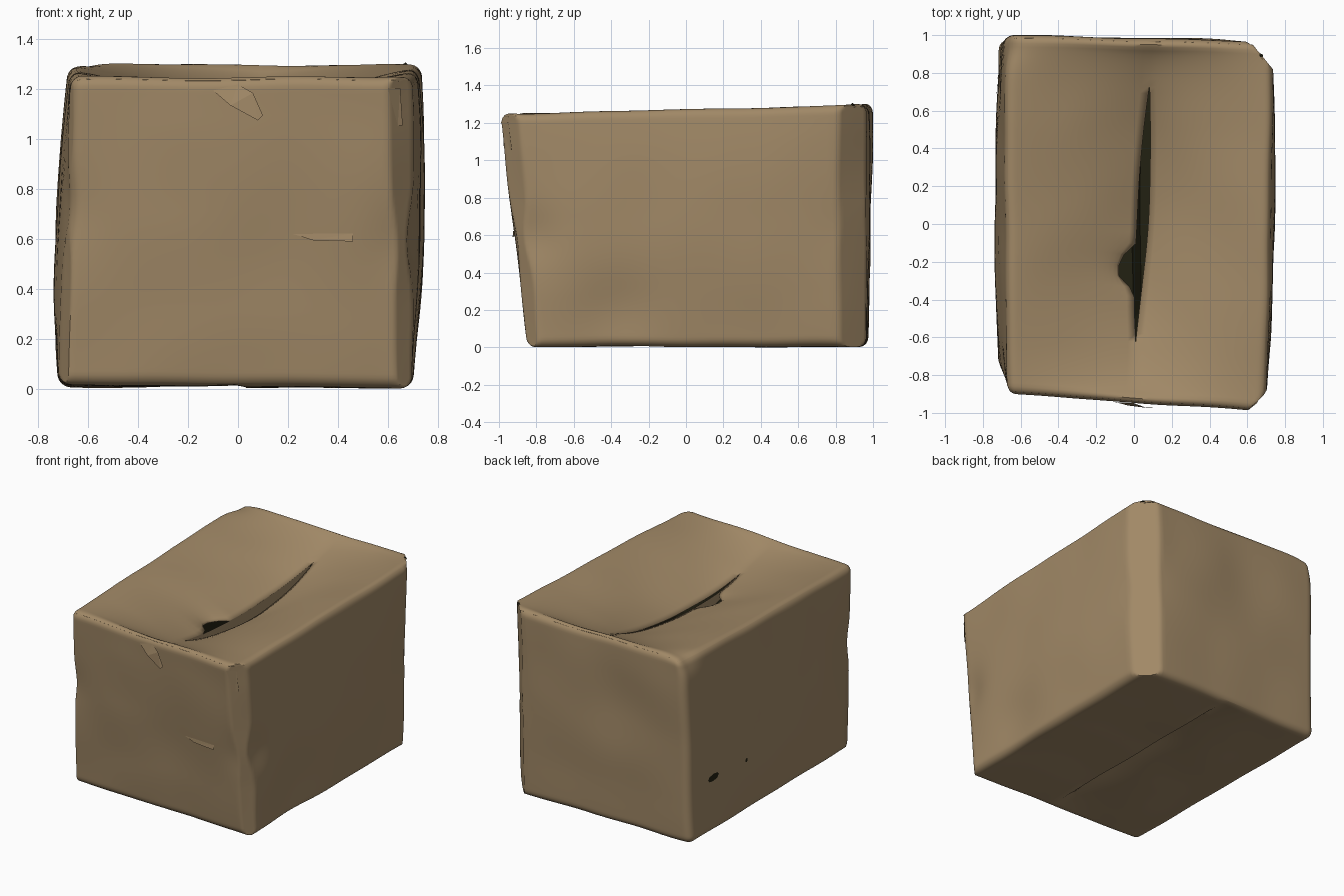
import bpy, bmesh, math
from mathutils import Vector, noise
from mathutils.bvhtree import BVHTree

cube = bpy.data.objects.get("Cube")
if cube:
    bpy.data.objects.remove(cube, do_unlink=True)


def material(name, rgb):
    m = bpy.data.materials.new(name)
    m.use_nodes = True
    m.diffuse_color = (*rgb, 1)
    m.node_tree.nodes["Principled BSDF"].inputs["Base Color"].default_value = (*rgb, 1)
    return m


CARD = material("cardboard", (0.355, 0.248, 0.134))
DARK = material("dark_inside", (0.016, 0.015, 0.006))
parts = []


def make_object(name, bm, mats):
    mesh = bpy.data.meshes.new(name)
    bm.to_mesh(mesh)
    obj = bpy.data.objects.new(name, mesh)
    bpy.context.collection.objects.link(obj)
    for m in mats:
        mesh.materials.append(m)
    parts.append(obj)
    return obj


def smooth(obj, angle):
    bpy.ops.object.select_all(action="DESELECT")
    obj.select_set(True)
    bpy.context.view_layer.objects.active = obj
    bpy.ops.object.shade_smooth_by_angle(angle=math.radians(angle))


# Eight leaning corners of the box, keyed by side signs
CORNERS = {
    (-1, -1, -1): (-0.72, -0.82, 0.03), (1, -1, -1): (0.70, -0.85, 0.02),
    (-1, 1, -1): (-0.72, 0.97, 0.02), (1, 1, -1): (0.70, 0.96, 0.02),
    (-1, -1, 1): (-0.67, -0.90, 1.265), (1, -1, 1): (0.70, -1.0, 1.27),
    (-1, 1, 1): (-0.68, 1.0, 1.32), (1, 1, 1): (0.745, 0.96, 1.315),
}
HALF = Vector((0.71, 0.95, 0.64))
RADIUS = 0.05

# Local dents: centre, reach, push
DENTS = [
    ((0.70, -0.85, 0.60), 0.16, (-0.03, 0.02, 0)),
    ((-0.70, -0.85, 0.75), 0.15, (0.02, 0.01, 0)),
    ((0.74, 0.95, 0.70), 0.20, (-0.02, -0.01, 0)),
    ((0.72, -0.35, 0.20), 0.22, (-0.025, 0, 0)),
    ((-0.10, 0.97, 0.80), 0.25, (0, -0.02, 0)),
    ((0.10, -0.90, 0.55), 0.25, (0, 0.015, 0)),
    ((-0.68, 0.95, 1.32), 0.10, (0.03, 0, -0.02)),
]

# Flattened upright edges: outward direction, limit at the floor, growth with height
CHAMFERS = [((0.73, 0.68, 0), 1.07, 0.02), ((0.707, -0.707, 0), 1.05, 0.062),
            ((-0.93, -0.36, 0), 0.931, 0.0)]


def shape(u, v, w):
    """Rounded unit cube point bent into the leaning box."""
    q = Vector(a * h for a, h in zip((u, v, w), HALF))
    core = Vector(max(-h + RADIUS, min(h - RADIUS, a)) for a, h in zip(q, HALF))
    off = q - core
    if off.length > 0:
        q = core + off.normalized() * max(abs(c) for c in off)
    a, b, c = (x / h for x, h in zip(q, HALF))
    p = Vector((0, 0, 0))
    for s, co in CORNERS.items():
        p += Vector(co) * ((1 + s[0] * a) * (1 + s[1] * b) * (1 + s[2] * c) / 8)
    # Bulging walls
    bell = lambda s, t: max(0, 1 - s * s) * max(0, 1 - t * t)
    p.x += 0.035 * a ** 3 * bell(b, c)
    p.y += 0.015 * b ** 3 * bell(a, c)
    for co, reach, push in DENTS:
        p += Vector(push) * math.exp(-((p - Vector(co)).length / reach) ** 2)
    for n, base, grow in CHAMFERS:
        n = Vector(n)
        p -= n * max(0, p.dot(n) - base - grow * p.z)
    return p + noise.noise_vector(p * 2.6) * 0.009


def opening(v):
    return max(0, 1 - ((v - 0.05) / 0.7) ** 2)


def top_point(u, v, side, bite=0.085):
    """Two sagging flaps that part along a slit."""
    p = shape(u, v, 1)
    k = 1 - abs(u)
    p.z -= 0.225 * max(0, 1 - (v / 0.96) ** 2) ** 0.7 * k ** 1.3
    p.x += (0.02 + 0.045 * v) * k
    gap = opening(v) * k ** 4
    p.x += side * 0.03 * gap
    p.z -= side * 0.012 * gap
    if side < 0:  # torn bite beside the slit
        p.x -= bite * min(1, 1.5 * max(0, 1 - abs(v + 0.25) / 0.13)) * k ** 6
    return p


def bottom_point(u, v):
    """Left flap lies flat, the other rises behind it at the seam."""
    p = shape(u, v, -1)
    if u <= 0:
        p.z += 0.05 * max(0, 1 + u / 0.6) ** 2 * (1 - v ** 4)
    return p


# Box shell from graded grids
N = 52
STEPS = [math.sin((i / N - 0.5) * math.pi) for i in range(N + 1)]
STEPS[N // 2] = 0.0
bm = bmesh.new()


def add_grid(b, func, us, vs):
    rows = [[b.verts.new(func(u, v)) for v in vs] for u in us]
    for r, s in zip(rows, rows[1:]):
        for i in range(len(vs) - 1):
            b.faces.new((r[i], s[i], s[i + 1], r[i + 1]))


for s in (-1, 1):
    add_grid(bm, lambda u, v: shape(s, u, v), STEPS, STEPS)
    add_grid(bm, lambda u, v: shape(u, s, v), STEPS, STEPS)
    flap = STEPS[:N // 2 + 1] if s < 0 else STEPS[N // 2:]
    add_grid(bm, lambda u, v: top_point(u, v, s), flap, STEPS)
add_grid(bm, bottom_point, STEPS, STEPS)
bmesh.ops.remove_doubles(bm, verts=bm.verts, dist=0.0003)
bmesh.ops.recalc_face_normals(bm, faces=bm.faces)
bm.normal_update()
if min(bm.faces, key=lambda f: f.calc_center_median().z).normal.z > 0:
    bmesh.ops.reverse_faces(bm, faces=bm.faces)
floor = min(v.co.z for v in bm.verts)
tree = BVHTree.FromBMesh(bm)
box = make_object("box_shell", bm, [CARD, DARK])
bm.free()
wall = box.modifiers.new("wall", "SOLIDIFY")
wall.thickness = 0.008
wall.offset = -1
wall.material_offset = 1
smooth(box, 45)

# Lip folded down from the edge of the right flap
bm = bmesh.new()
add_grid(bm, lambda d, v: top_point(0, v, -1, 0) + Vector((0.003, 0, -0.1 * d * opening(v))),
         [0, 0.5, 1], [-0.62 + i * 0.055 for i in range(25)])
bmesh.ops.recalc_face_normals(bm, faces=bm.faces)
bm.normal_update()
if sum(f.normal.x for f in bm.faces) < 0:
    bmesh.ops.reverse_faces(bm, faces=bm.faces)
lip = make_object("flap_lip", bm, [CARD])
bm.free()
smooth(lip, 45)


def patch(name, axis, points, mat):
    """Thin piece laid on a wall; points are (across, height, lift)."""
    b = bmesh.new()
    ray = Vector((0, 1, 0)) if axis == "front" else Vector((1, 0, 0))
    verts = []
    for a, z, lift in points:
        start = Vector((a, -3, z)) if axis == "front" else Vector((-3, a, z))
        hit = tree.ray_cast(start, ray, 2.5)[0]
        if hit:
            verts.append(b.verts.new(hit - ray * lift))
    face = b.faces.new(verts)
    bmesh.ops.triangulate(b, faces=[face])
    b.normal_update()
    if sum(f.normal.dot(ray) for f in b.faces) > 0:
        bmesh.ops.reverse_faces(b, faces=b.faces)
    make_object(name, b, [mat])
    b.free()


# Torn paper bits on the front
patch("torn_tab", "front", [(-0.1, 1.21, 0.004), (0, 1.235, 0.004), (0.06, 1.2, 0.02),
                            (0.1, 1.11, 0.025), (0.08, 1.09, 0.03), (-0.03, 1.15, 0.02)], CARD)
patch("corner_tear", "front", [(0.6, 1.22, 0.004), (0.65, 1.22, 0.01),
                               (0.66, 1.07, 0.012), (0.64, 1.07, 0.004)], CARD)
patch("front_crease", "front", [(0.22, 0.635, 0.004), (0.46, 0.638, 0.004),
                                (0.46, 0.605, 0.012), (0.3, 0.61, 0.008)], CARD)


# Small punctures in the right wall
def puncture(name, y, z, ry, rz):
    ring = [i * math.tau / 8 for i in range(8)]
    patch(name, "side", [(y + ry * math.cos(t), z + rz * math.sin(t) - 0.1 * ry * math.cos(t), 0.004)
                         for t in ring], DARK)


puncture("large_puncture", 0.73, 0.41, 0.055, 0.025)
puncture("small_puncture", 0.38, 0.40, 0.012, 0.015)

# Stand everything on the floor
for obj in parts:
    obj.location.z = -floor
